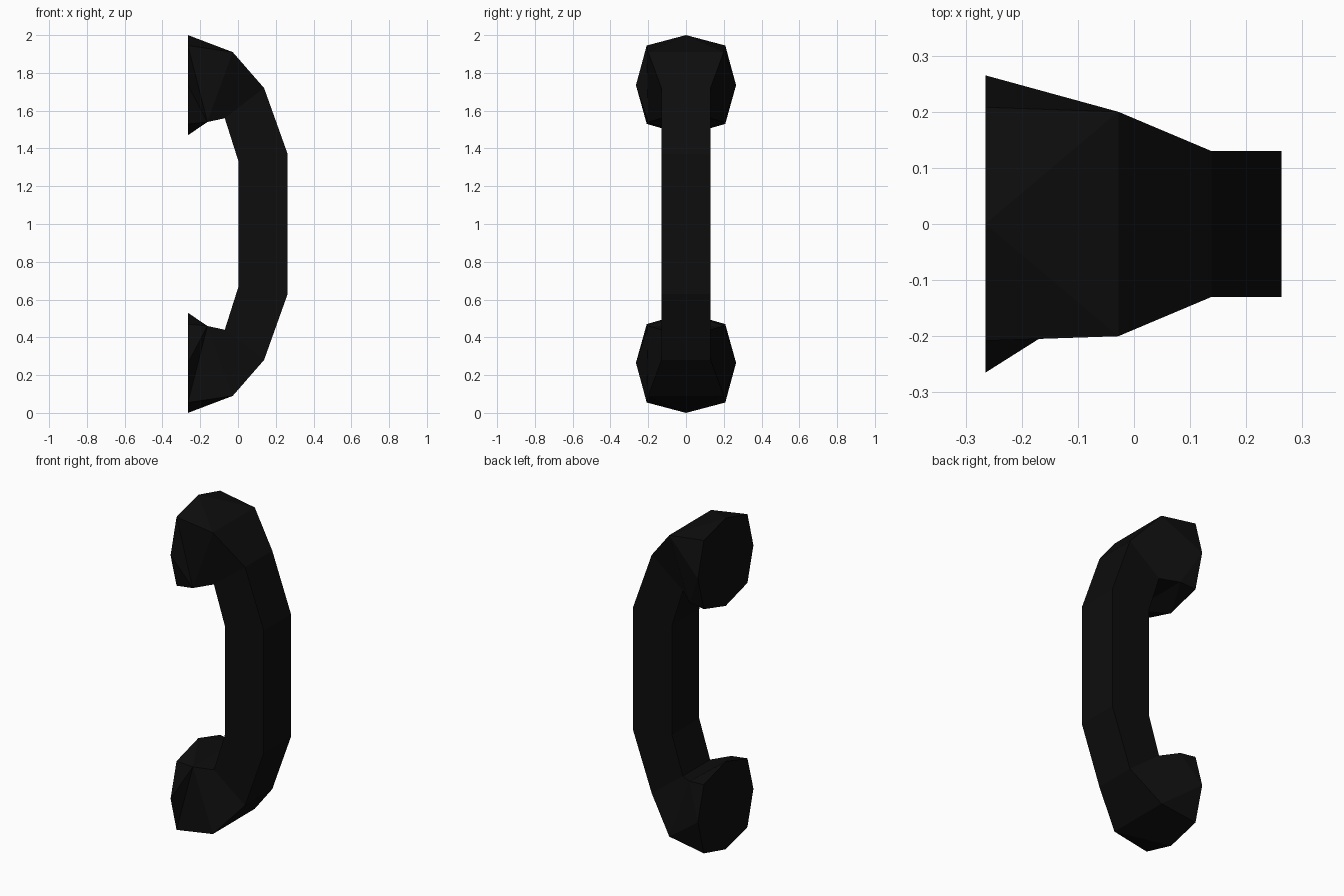
import bpy, bmesh

if "Cube" in bpy.data.objects:
    bpy.data.objects.remove(bpy.data.objects["Cube"])

black = bpy.data.materials.new("black_plastic")
black.diffuse_color = (0.004, 0.004, 0.004, 1)
black.use_nodes = True
black.node_tree.nodes["Principled BSDF"].inputs["Base Color"].default_value = black.diffuse_color

bm = bmesh.new()
MID = 1.0  # height of the mirror plane

def vert(x, y, z):
    return bm.verts.new((x, y, z - MID))

def section(half_width, outer, inner):
    """Rectangular cross-section: outer -y, outer +y, inner +y, inner -y."""
    (ox, oz), (ix, iz) = outer, inner
    w = half_width
    return [vert(ox, -w, oz), vert(ox, w, oz), vert(ix, w, iz), vert(ix, -w, iz)]

# Octagonal flat face of the cup, clockwise from the top towards +y
rim = [vert(-0.265, y, z) for y, z in
       [(0, 2.0), (0.208, 1.945), (0.265, 1.735), (0.208, 1.53),
        (0, 1.47), (-0.208, 1.53), (-0.265, 1.735), (-0.208, 1.945)]]
bm.faces.new(rim)

# Cross-sections from the cup neck to the middle of the grip
rings = [section(0.2, (-0.028, 1.91), (-0.162, 1.54)),
         section(0.13, (0.138, 1.72), (-0.07, 1.56)),
         section(0.13, (0.263, 1.37), (0.003, 1.33)),
         section(0.13, (0.263, MID), (0.003, MID))]

# Cup: eight-sided rim blended into the four-sided neck
top, up_r, mid_r, low_r, bottom, low_l, mid_l, up_l = rim
out_l, out_r, in_r, in_l = rings[0]
for f in [(top, out_r, out_l), (top, up_r, out_r), (up_r, mid_r, out_r),
          (mid_r, in_r, out_r), (mid_r, low_r, in_r), (low_r, bottom, in_r),
          (bottom, in_l, in_r), (bottom, low_l, in_l), (low_l, mid_l, in_l),
          (mid_l, up_l, in_l), (up_l, out_l, in_l), (up_l, top, out_l)]:
    bm.faces.new(f)

# Grip: bridge the successive cross-sections
for a, b in zip(rings, rings[1:]):
    for i in range(4):
        j = (i + 1) % 4
        bm.faces.new((a[i], a[j], b[j], b[i]))

bmesh.ops.recalc_face_normals(bm, faces=bm.faces)
# The open end lies on the mirror plane; make sure the cup face points to -x
bm.normal_update()
bm.faces.ensure_lookup_table()
if bm.faces[0].normal.x > 0:
    bmesh.ops.reverse_faces(bm, faces=bm.faces)

mesh = bpy.data.meshes.new("handset")
bm.to_mesh(mesh)
bm.free()
mesh.materials.append(black)
handset = bpy.data.objects.new("handset", mesh)
handset.location.z = MID
bpy.context.collection.objects.link(handset)

# Lower half mirrors the upper half
mirror = handset.modifiers.new("mirror", 'MIRROR')
mirror.use_axis = (False, False, True)
mirror.use_clip = True
